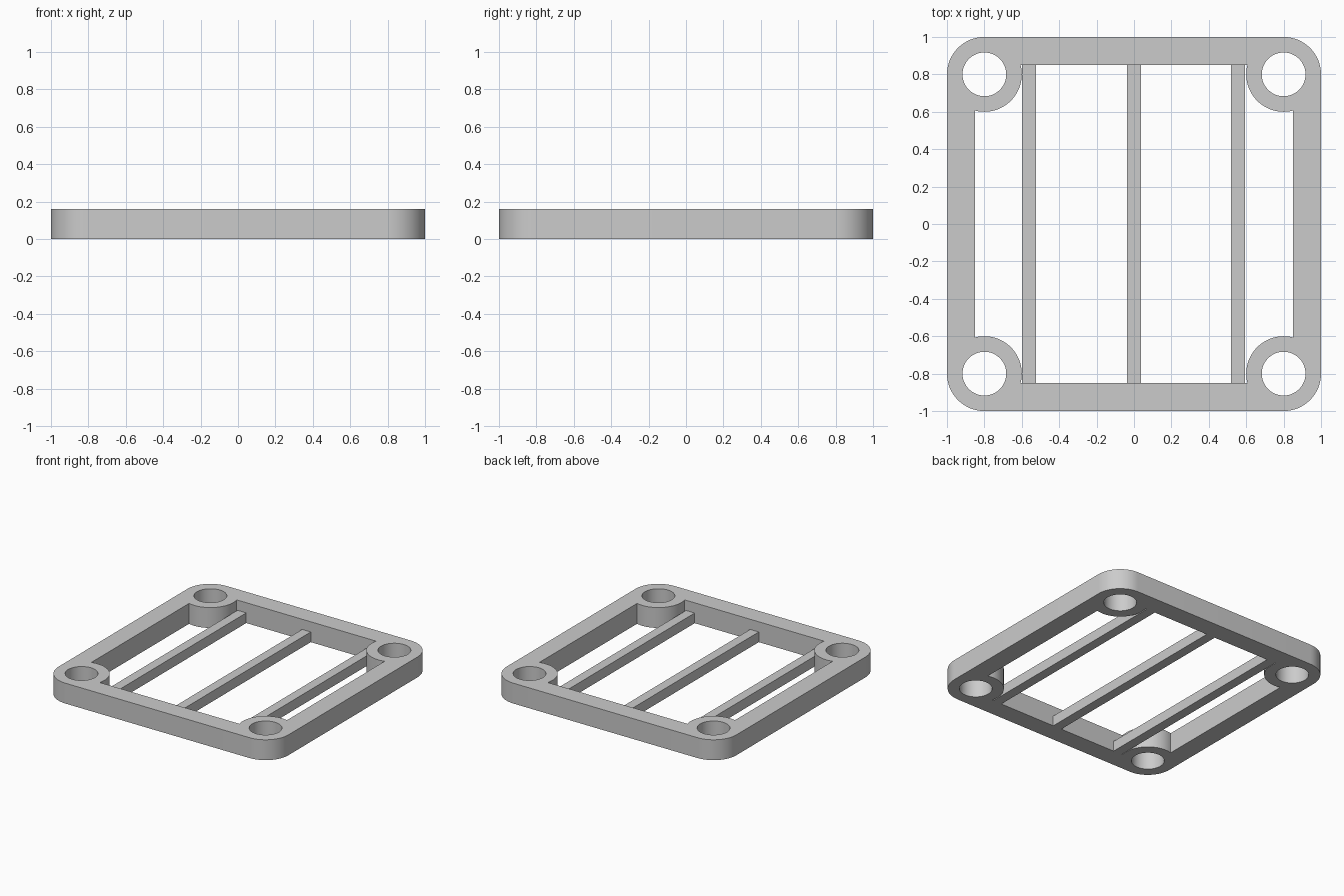
import bpy, bmesh
from math import atan2, cos, sin, pi, sqrt, tau

HEIGHT, BAR_HEIGHT = 0.16, 0.08
CORNER, BOSS, HOLE, INNER = 0.8, 0.2, 0.117, 0.85

cube = bpy.data.objects.get("Cube")
if cube:
    bpy.data.objects.remove(cube, do_unlink=True)

# Single grey material
grey = bpy.data.materials.new("plain grey")
grey.use_nodes = True
colour = (0.6, 0.6, 0.6, 1)
grey.diffuse_color = colour
grey.node_tree.nodes["Principled BSDF"].inputs["Base Color"].default_value = colour


def arc(cx, cy, radius, start, end, steps):
    angles = [start + (end - start) * i / steps for i in range(steps + 1)]
    return [(cx + radius * cos(a), cy + radius * sin(a)) for a in angles]


def four_corners(start, end, radius, steps):
    """Closed loop from one corner arc, turned a quarter each time."""
    loop = []
    for k in range(4):
        turn = k * pi / 2
        c, s = cos(turn), sin(turn)
        for x, y in arc(CORNER, CORNER, radius, start, end, steps):
            loop.append((x * c - y * s, x * s + y * c))
    return loop


# Frame outline: rounded outside, boss bulges inside, four bolt holes
dip = INNER - CORNER
reach = sqrt(BOSS ** 2 - dip ** 2)
loops = [four_corners(0, pi / 2, BOSS, 16),
         four_corners(atan2(-reach, dip), atan2(dip, -reach) - tau, BOSS, 24)]
loops += [arc(x, y, HOLE, 0, tau, 48)[:-1]
          for x in (-CORNER, CORNER) for y in (-CORNER, CORNER)]

curve = bpy.data.curves.new("frame_profile", "CURVE")
curve.dimensions, curve.fill_mode = "2D", "BOTH"
curve.extrude = HEIGHT / 2
for loop in loops:
    spline = curve.splines.new("POLY")
    spline.points.add(len(loop) - 1)
    for point, (x, y) in zip(spline.points, loop):
        point.co = (x, y, 0, 1)
    spline.use_cyclic_u = True

# Turn the extruded profile into a clean, welded frame mesh
source = bpy.data.objects.new("frame_source", curve)
bpy.context.collection.objects.link(source)
bpy.context.view_layer.update()
evaluated = source.evaluated_get(bpy.context.evaluated_depsgraph_get())
mesh = bpy.data.meshes.new_from_object(evaluated)
bpy.data.objects.remove(source, do_unlink=True)

bm = bmesh.new()
bm.from_mesh(mesh)
bmesh.ops.remove_doubles(bm, verts=bm.verts, dist=0.0005)
bmesh.ops.translate(bm, verts=bm.verts, vec=(0, 0, HEIGHT / 2))
bmesh.ops.recalc_face_normals(bm, faces=bm.faces)
bm.to_mesh(mesh)
bm.free()
mesh.materials.clear()
mesh.materials.append(grey)
frame = bpy.data.objects.new("frame", mesh)
bpy.context.collection.objects.link(frame)
bpy.ops.object.select_all(action="DESELECT")
frame.select_set(True)
bpy.context.view_layer.objects.active = frame
bpy.ops.object.shade_smooth_by_angle(angle=pi / 6)

# Low cross bars, flush with the underside
for name, x in (("right_bar", -0.561), ("middle_bar", 0), ("left_bar", 0.557)):
    bpy.ops.mesh.primitive_cube_add(size=1, location=(x, 0, BAR_HEIGHT / 2))
    bar = bpy.context.object
    bar.name = name
    bar.scale = (0.075, 2 * INNER, BAR_HEIGHT)
    bar.data.materials.append(grey)
